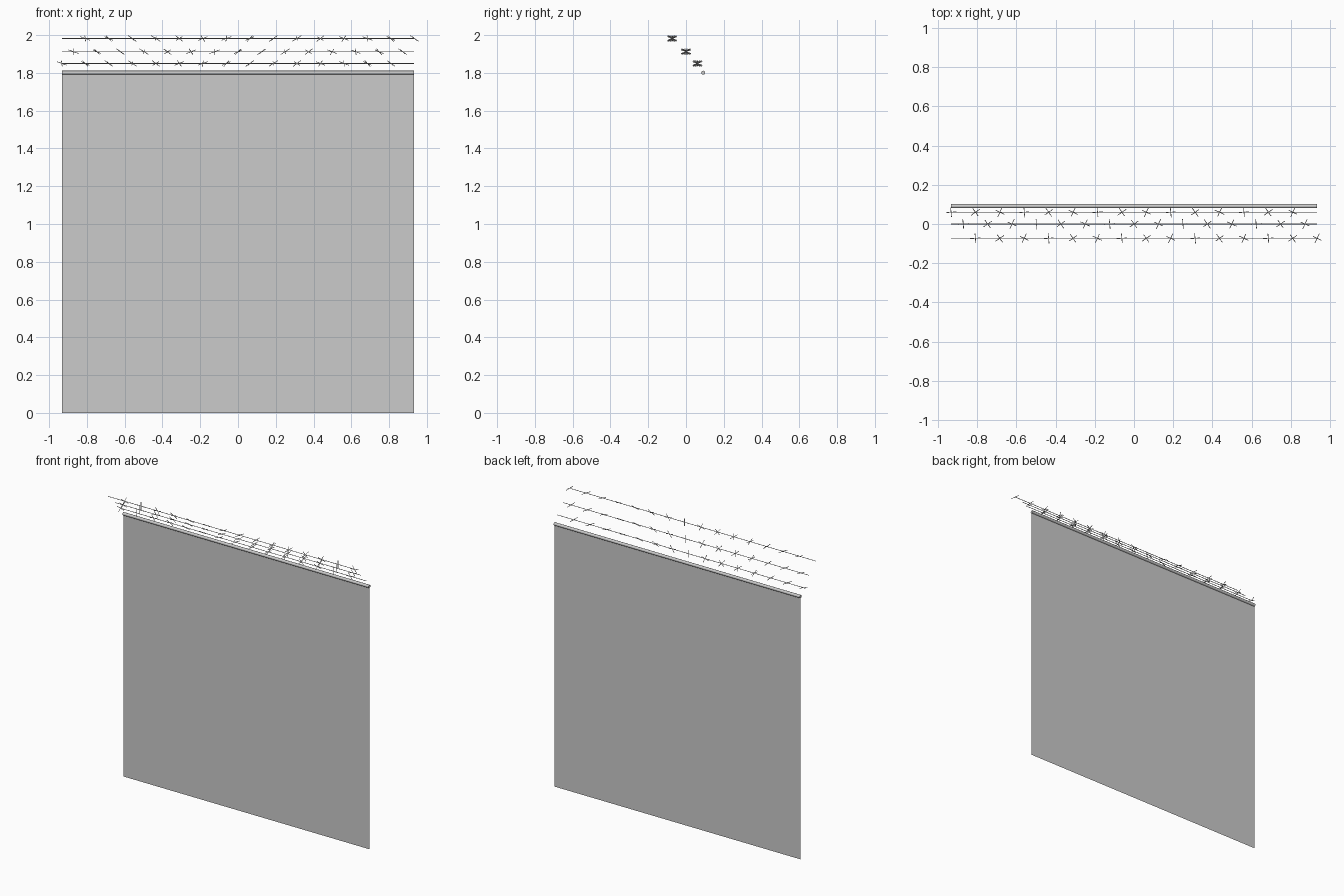
import bpy, math
from mathutils import Vector

if "Cube" in bpy.data.objects:
    bpy.data.objects.remove(bpy.data.objects["Cube"])

HALF = 0.933      # half the panel width
PANEL_Y = 0.091
STEP = 0.1245     # spacing between barbs


def rod(name, centre, direction, length, radius, sides):
    bpy.ops.mesh.primitive_cylinder_add(vertices=sides, radius=radius, depth=length, location=centre)
    ob = bpy.context.object
    ob.name = name
    ob.rotation_mode = 'QUATERNION'
    ob.rotation_quaternion = Vector(direction).to_track_quat('Z', 'Y')
    return ob


def join(objects, name):
    bpy.ops.object.select_all(action='DESELECT')
    for o in objects:
        o.select_set(True)
    bpy.context.view_layer.objects.active = objects[0]
    bpy.ops.object.join()
    bpy.context.object.name = name


# flat mesh sheet
me = bpy.data.meshes.new("fence_sheet")
me.from_pydata([(-HALF, PANEL_Y, 0), (HALF, PANEL_Y, 0), (HALF, PANEL_Y, 1.8), (-HALF, PANEL_Y, 1.8)],
               [], [(0, 1, 2, 3)])
bpy.context.collection.objects.link(bpy.data.objects.new("fence_sheet", me))

# top rail
rod("top_rail", (0, PANEL_Y, 1.801), (1, 0, 0), 2 * HALF, 0.0105, 12)
bpy.ops.object.shade_smooth_by_angle()

# barbed wires: y, z, first barb x
rows = [("lower", 0.06, 1.85, -0.933), ("middle", 0.0, 1.912, -0.871), ("upper", -0.073, 1.982, -0.809)]
for label, y, z, x0 in rows:
    rod(label + "_wire", (0, y, z), (1, 0, 0), 2 * HALF, 0.002, 6)
    barbs = []
    for i in range(15):
        # two crossed spikes, turning a little from barb to barb
        for k in range(2):
            a = math.radians(30 * i + 90 * k + 5)
            e = math.radians(32 if k else -20)
            d = (math.cos(a) * math.cos(e), math.sin(a) * math.cos(e), math.sin(e))
            barbs.append(rod("barb", (x0 + STEP * i, y, z), d, 0.056, 0.0018, 5))
    join(barbs, label + "_barbs")
